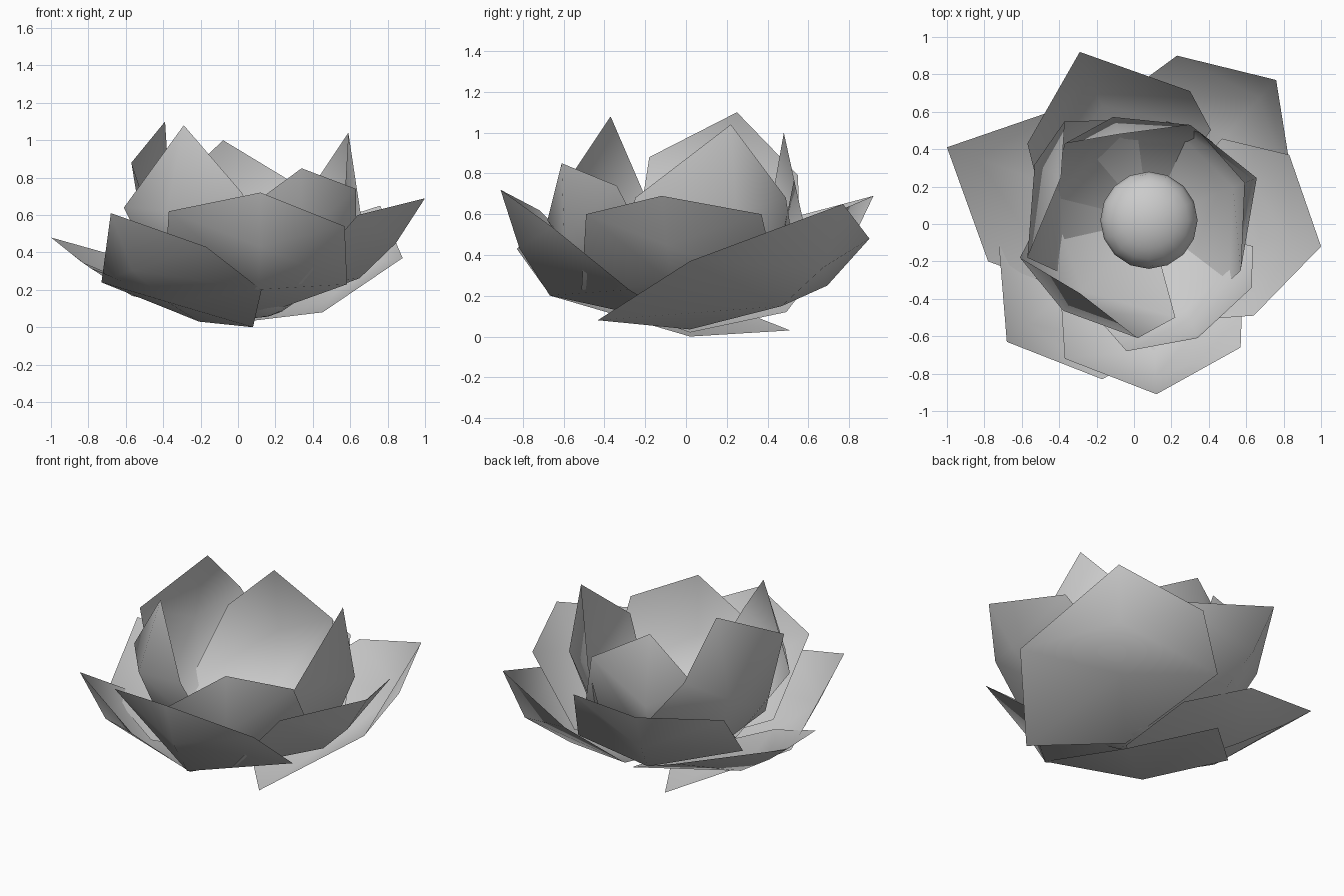
import bpy
from mathutils import Vector

CORE = Vector((0.08, 0.02, 0.0))


def petal(name, tip, left, right, base_z, corner_l, corner_r, mid, top):
    """Cupped six-sided petal: base point, two low corners, two shoulders, tip.
    corner_*: (outward, sideways, height) from the flower core.
    mid and top: centre line as fractions of the tip's reach and height."""
    tip, left, right = Vector(tip), Vector(left), Vector(right)
    out = tip - CORE
    out.z = 0
    reach = out.length
    out.normalize()
    side = Vector((-out.y, out.x, 0))

    def local(o, s, z):
        return CORE + out * o + side * s + Vector((0, 0, z))

    verts = [local(0, 0, base_z), local(*corner_l),
             local(mid[0] * reach, 0, mid[1] * tip.z), local(*corner_r),
             left, local(top[0] * reach, 0, top[1] * tip.z), right, tip]
    faces = [(0, 2, 1), (0, 3, 2), (1, 2, 5, 4), (2, 3, 6, 5), (4, 5, 7), (5, 6, 7)]
    me = bpy.data.meshes.new(name)
    me.from_pydata(verts, [], faces)
    me.shade_smooth()
    ob = bpy.data.objects.new(name, me)
    bpy.context.collection.objects.link(ob)


# outer petals: tip, left shoulder, right shoulder, base height, corners, centre line
outer = [
    ((-1.0, 0.41, 0.48), (-0.78, -0.20, 0.31), (-0.36, 0.63, 0.30),
     0.02, (0.30, 0.50, 0.15), (0.20, -0.43, 0.12), (0.60, 0.35), (0.85, 0.73)),
    ((0.76, 0.77, 0.65), (0.23, 0.90, 0.48), (0.88, 0.02, 0.37),
     0.035, (0.41, 0.55, 0.25), (-0.085, -0.58, 0.08), (0.60, 0.23), (0.87, 0.52)),
    ((-0.68, -0.63, 0.61), (-0.17, -0.83, 0.43), (-0.73, -0.02, 0.24),
     0.0, (0.41, 0.55, 0.20), (-0.10, -0.56, 0.03), (0.60, 0.22), (0.85, 0.50)),
]
middle = [
    ((-0.29, 0.92, 0.69), (-0.57, 0.43, 0.56), (0.30, 0.71, 0.60),
     (0.68, 0.34), (0.86, 0.62)),
    ((1.0, -0.12, 0.69), (0.83, 0.37, 0.60), (0.64, -0.49, 0.60),
     (0.62, 0.38), (0.83, 0.65)),
    ((0.12, -0.91, 0.72), (0.57, -0.66, 0.54), (-0.37, -0.72, 0.62),
     (0.74, 0.28), (0.90, 0.60)),
]
inner = [
    ((0.59, 0.22, 1.04), (0.35, 0.49, 0.68), (0.57, -0.25, 0.68), 1.13),
    ((-0.08, 0.48, 1.00), (-0.37, 0.43, 0.72), (0.30, 0.53, 0.77), 1.20),
    ((-0.29, -0.37, 1.08), (0.02, -0.61, 0.72), (-0.61, -0.18, 0.64), 1.24),
    ((-0.39, 0.25, 1.10), (-0.57, -0.18, 0.88), (-0.37, 0.55, 0.79), 1.30),
]

for i, p in enumerate(outer):
    petal(f"outer_petal_{i}", *p)
for i, (t, l, r, mid, top) in enumerate(middle):
    petal(f"middle_petal_{i}", t, l, r, 0.05, (0.32, 0.49, 0.23), (0.32, -0.49, 0.23),
          mid, top)
for i, (t, l, r, bulge) in enumerate(inner):
    petal(f"inner_petal_{i}", t, l, r, 0.08, (0.28, 0.46, 0.30), (0.28, -0.46, 0.30),
          (bulge * 0.78, 0.25), (bulge, 0.58))
# the more open inner petal at the front
petal("open_inner_petal", (0.34, -0.61, 0.85), (0.63, -0.34, 0.74),
      (-0.04, -0.68, 0.57), 0.08, (0.34, 0.46, 0.32), (0.36, -0.46, 0.32),
      (0.76, 0.26), (0.98, 0.56))

# round heart of the flower
bpy.ops.mesh.primitive_uv_sphere_add(segments=16, ring_count=10, radius=0.26,
                                     location=(0.08, 0.02, 0.23))
heart = bpy.context.object
heart.name = "flower_heart"
heart.scale.z = 0.7
heart.data.shade_smooth()
